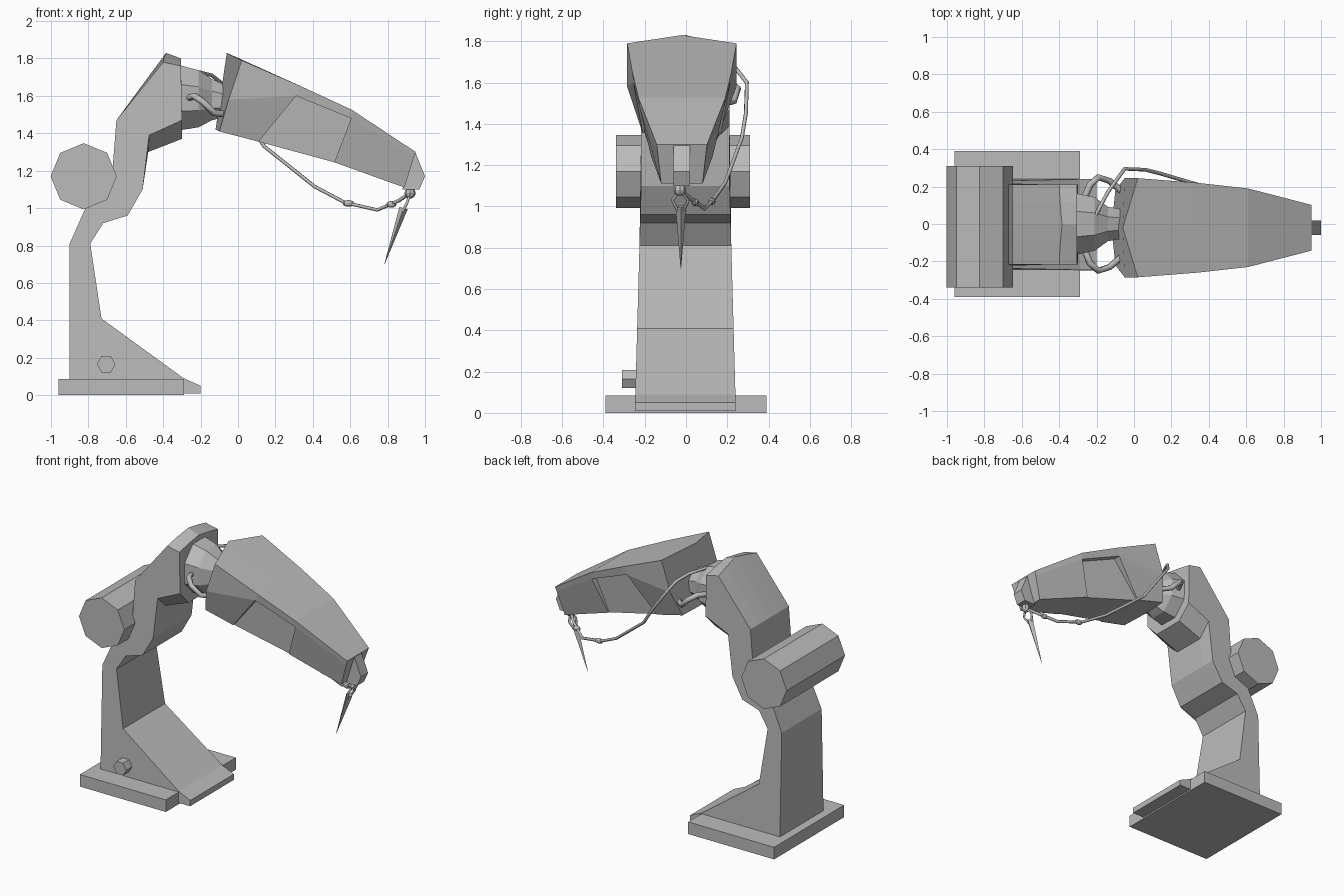
import bpy, bmesh, math
from mathutils import Vector

if "Cube" in bpy.data.objects:
    bpy.data.objects.remove(bpy.data.objects["Cube"])

grey = bpy.data.materials.new("plain_grey")
grey.use_nodes = True
grey.diffuse_color = (0.5, 0.5, 0.5, 1)
grey.node_tree.nodes["Principled BSDF"].inputs["Base Color"].default_value = grey.diffuse_color


def finish(name, bm):
    bmesh.ops.recalc_face_normals(bm, faces=bm.faces)
    mesh = bpy.data.meshes.new(name)
    bm.to_mesh(mesh)
    bm.free()
    mesh.materials.append(grey)
    obj = bpy.data.objects.new(name, mesh)
    bpy.context.collection.objects.link(obj)
    return obj


def loft(name, rings):
    """Skin a row of equal-length rings and cap both ends."""
    bm = bmesh.new()
    rows = [[bm.verts.new(p) for p in ring] for ring in rings]
    n = len(rows[0])
    for a, b in zip(rows, rows[1:]):
        for i in range(n):
            j = (i + 1) % n
            bm.faces.new((a[i], a[j], b[j], b[i]))
    bm.faces.new(rows[0])
    bm.faces.new(rows[-1])
    return finish(name, bm)


def slab(name, profile, y0, y1):
    """Extrude an x-z profile along y."""
    return loft(name, [[(x, y, z) for x, z in profile] for y in (y0, y1)])


def polygon(cx, cz, r, sides, turn=0):
    angles = [math.tau * i / sides + turn for i in range(sides)]
    return [(cx + r * math.cos(a), cz + r * math.sin(a)) for a in angles]


def ball(name, centre, r, stretch=1):
    bm = bmesh.new()
    bmesh.ops.create_uvsphere(bm, u_segments=8, v_segments=6, radius=r)
    for v in bm.verts:
        v.co.x *= stretch
        v.co += Vector(centre)
    return finish(name, bm)


def tube(name, points, r):
    curve = bpy.data.curves.new(name, "CURVE")
    curve.dimensions = "3D"
    curve.bevel_depth = r
    curve.bevel_resolution = 1
    curve.use_fill_caps = True
    line = curve.splines.new("POLY")
    line.points.add(len(points) - 1)
    for p, co in zip(line.points, points):
        p.co = (*co, 1)
    temp = bpy.data.objects.new(name, curve)
    bpy.context.collection.objects.link(temp)
    bpy.context.view_layer.update()
    mesh = bpy.data.meshes.new_from_object(temp.evaluated_get(bpy.context.evaluated_depsgraph_get()))
    bpy.data.objects.remove(temp)
    mesh.materials.clear()
    mesh.materials.append(grey)
    obj = bpy.data.objects.new(name, mesh)
    bpy.context.collection.objects.link(obj)
    return obj


# Base plate, hexagonal bolt and motor drum
slab("base_plate", [(-.96, 0), (-.29, 0), (-.29, .085), (-.96, .085)], -.39, .39)
slab("base_bolt", polygon(-.705, .165, .05, 6), -.31, -.2)
slab("motor_drum", polygon(-.825, 1.17, .177, 8), -.34, .31)

# Column and shoulder: one bent profile, with chamfers near the top
stem = [(-.90, .01), (-.20, .01), (-.20, .05), (-.29, .09), (-.73, .41), (-.79, .81),
        (-.72, .92), (-.59, .96), (-.51, 1.10)]
spine = [(-.65, 1.47), (-.67, 1.22), (-.82, .99), (-.90, .81)]
shoulder_side = [(-.475, 1.39), (-.30, 1.47), (-.305, 1.76), (-.40, 1.78)]
shoulder_keel = [(-.48, 1.30), (-.30, 1.37), (-.305, 1.78), (-.395, 1.805)]
shoulder_ridge = [(-.48, 1.30), (-.30, 1.37), (-.305, 1.80), (-.385, 1.83)]


def layer(shoulder, spread):
    return [(x, spread * (.245 - .028 * min(z, 1.1)) - .003, z)
            for x, z in stem + shoulder + spine]


loft("column", [layer(shoulder_side, -1), layer(shoulder_keel, -.55), layer(shoulder_ridge, 0),
                layer(shoulder_keel, .55), layer(shoulder_side, 1)])

# Faceted neck joint
neck = [(-.32, 1.59, .19, .18), (-.21, 1.585, .165, .155), (-.14, 1.58, .12, .10), (-.04, 1.57, .08, .08)]
loft("neck_joint", [[(x, y * wy / wz, z) for y, z in polygon(0, cz, wz, 8, math.pi / 8)]
                    for x, cz, wz, wy in neck])

# Forearm: each section gives top, middle and bottom corners as x, z, half width
MID = -.02
sections = [
    ((.02, 1.79, .265), (-.05, 1.58, .265), (-.10, 1.41, .20)),
    ((.34, 1.65, .24), (.31, 1.60, .235), (.11, 1.355, .19)),
    ((.61, 1.525, .21), (.605, 1.48, .205), (.515, 1.245, .15)),
    ((.95, 1.30, .122), (.94, 1.27, .118), (.89, 1.11, .10)),
]


def arm_ring(i, section):
    top, bottom = section[0], section[2]
    ridge = (-.06, MID, 1.83) if i == 0 else (top[0], MID, top[1])
    keel = (-.12, MID, 1.42) if i == 0 else (bottom[0], MID, bottom[1])
    near = [(x, MID - w, z) for x, z, w in section]
    far = [(x, MID + w, z) for x, z, w in reversed(section)]
    return [ridge, *near, keel, *far]


forearm = loft("forearm", [arm_ring(i, s) for i, s in enumerate(sections)])

# Recessed panel cut into each side of the forearm
for side in (-1, 1):
    cut = [(.09, 1.33, .18), (.31, 1.60, .185), (.605, 1.48, .16), (.505, 1.22, .14)]
    cutter = loft("panel_cutter", [[(x, MID + side * d, z) for x, z, d in cut],
                                   [(x, MID + side * .4, z) for x, z, d in cut]])
    cutter.hide_render = True
    mod = forearm.modifiers.new("panel", "BOOLEAN")
    mod.operation = "DIFFERENCE"
    mod.solver = "EXACT"
    mod.object = cutter
    bpy.context.view_layer.objects.active = forearm
    bpy.ops.object.modifier_apply(modifier=mod.name)
    bpy.data.objects.remove(cutter)

# Snout block, tool ball and needle
slab("snout", [(.88, 1.10), (.97, 1.10), (1.0, 1.17), (.95, 1.295), (.90, 1.29)], -.06, .02)
ball("tool_ball", (.92, -.03, 1.08), .03)
tip = Vector((.783, -.025, .70))
loft("needle", [[(.885 + dx * k, -.025 + dy * k, 1.0 - dx * .3) if k == 1 else
                 tuple(tip + Vector((dx, dy, 0)) * k)
                 for dx, dy in ((-.022, 0), (0, -.026), (.022, 0), (0, .026))]
                for k in (1, .05)])
for side in (-1, 1):
    name = "left" if side > 0 else "right"
    tube(name + "_needle_fork", [(.92, -.03, 1.08), (.905, -.028 + side * .038, 1.03),
                                 (.88, -.025 + side * .015, .98)], .008)
    # Thick neck hoses
    tube(name + "_neck_hose", [(-.26, side * .15, 1.59), (-.235, side * .21, 1.60),
                               (-.19, side * .25, 1.57), (-.13, side * .23, 1.51),
                               (-.06, side * .17, 1.50)], .018)

# Long thin supply hose with two connectors
tube("supply_hose", [(-.22, .02, 1.73), (-.14, .17, 1.71), (-.09, .24, 1.67), (-.05, .295, 1.60),
                     (.06, .29, 1.45), (.14, .27, 1.33), (.41, .19, 1.115), (.57, .13, 1.03),
                     (.745, .09, .99), (.86, .02, 1.04), (.92, -.03, 1.08)], .01)
ball("rear_connector", (.59, .125, 1.025), .018, 1.7)
ball("front_connector", (.82, .045, 1.02), .018, 1.5)
